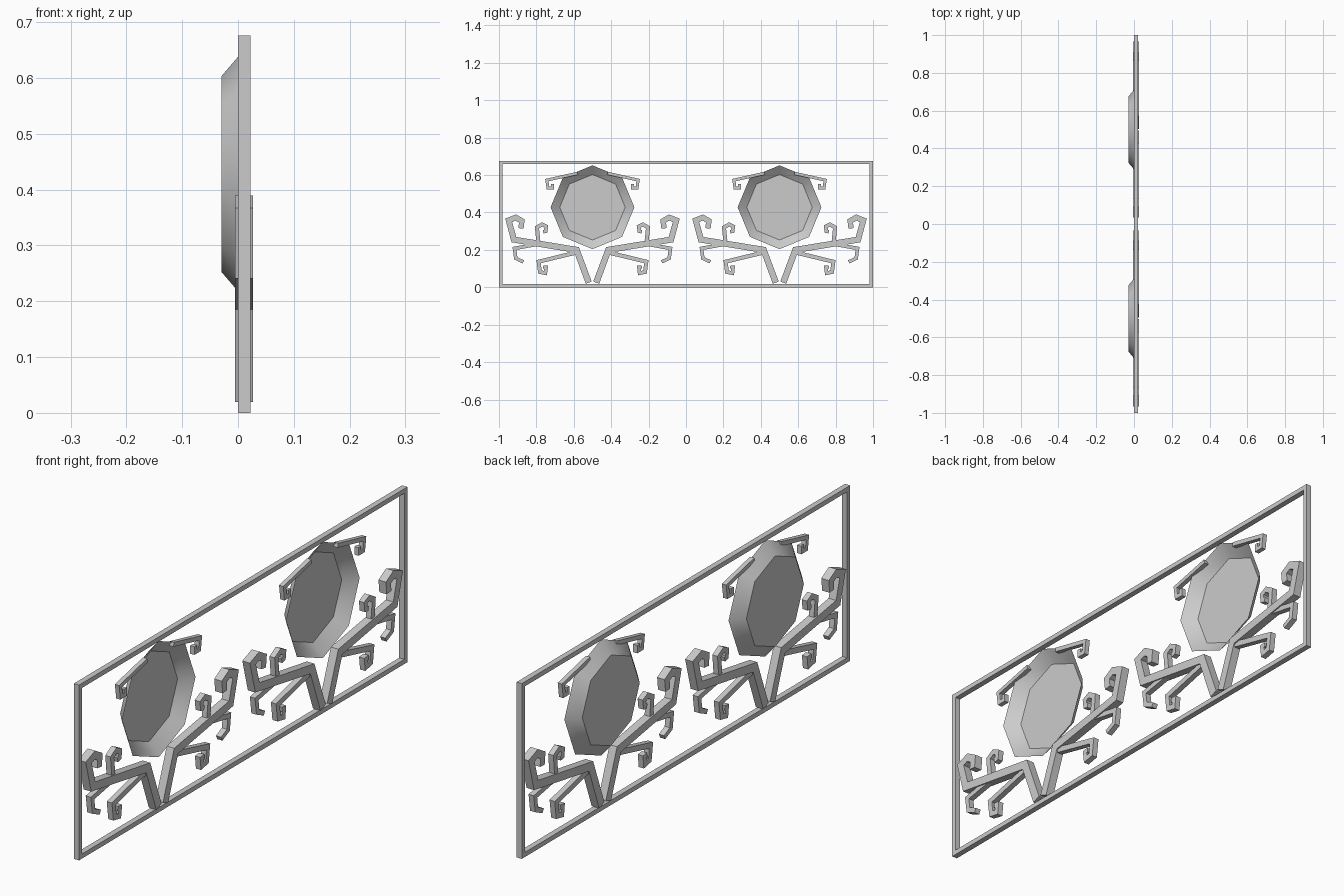
import bpy, bmesh, math
from mathutils import Vector

cube = bpy.data.objects.get("Cube")
if cube:
    bpy.data.objects.remove(cube, do_unlink=True)

grey = bpy.data.materials.new("plain grey")
grey.use_nodes = True
COLOUR = (0.6, 0.6, 0.6, 1)
grey.diffuse_color = COLOUR
grey.node_tree.nodes["Principled BSDF"].inputs["Base Color"].default_value = COLOUR


def make_object(name, bm):
    mesh = bpy.data.meshes.new(name)
    bm.to_mesh(mesh)
    bm.free()
    mesh.materials.append(grey)
    obj = bpy.data.objects.new(name, mesh)
    bpy.context.collection.objects.link(obj)
    return obj


def ribbon(name, path, w0, w1, x0, x1, side, centre):
    """Mitred, tapering strip along a (y, z) path, extruded through the panel."""
    pts = [Vector(p) for p in path]
    dirs = [(b - a).normalized() for a, b in zip(pts, pts[1:])]
    bm = bmesh.new()
    rings = []
    for i, p in enumerate(pts):
        d0, d1 = dirs[max(i - 1, 0)], dirs[min(i, len(dirs) - 1)]
        n0, n1 = Vector((-d0.y, d0.x)), Vector((-d1.y, d1.x))
        m = (n0 + n1).normalized()
        t = i / (len(pts) - 1)
        m *= (w0 + (w1 - w0) * t) / 2 / max(m.dot(n1), 0.5)
        a, b = p + m, p - m
        rings.append([bm.verts.new((x, side * q.x + centre, q.y))
                      for x, q in ((x0, a), (x0, b), (x1, b), (x1, a))])
    for r, s in zip(rings, rings[1:]):
        for k in range(4):
            j = (k + 1) % 4
            bm.faces.new((r[k], r[j], s[j], s[k]))
    bm.faces.new(rings[0])
    bm.faces.new(rings[-1][::-1])
    bmesh.ops.recalc_face_normals(bm, faces=bm.faces)
    return make_object(name, bm)


def dish(name, centre):
    """Open octagonal pan: flat floor and smooth sloping rim."""
    bm = bmesh.new()
    loops = []
    for x, r in ((0.012, 0.224), (-0.03, 0.175)):
        loops.append([bm.verts.new((x, centre + r * math.sin(k * math.pi / 4),
                                    0.428 + r * math.cos(k * math.pi / 4))) for k in range(8)])
    outer, inner = loops
    for k in range(8):
        j = (k + 1) % 8
        face = bm.faces.new((outer[k], inner[k], inner[j], outer[j]))
        face.smooth = True
    floor = bm.faces.new(inner)
    for edge in floor.edges:
        edge.smooth = False
    bmesh.ops.recalc_face_normals(bm, faces=bm.faces)
    return make_object(name, bm)


def frame():
    """Rectangular border."""
    bm = bmesh.new()
    H, W = 0.676, 0.018
    rect = lambda i: [(-1 + i, i), (1 - i, i), (1 - i, H - i), (-1 + i, H - i)]
    rings = [[bm.verts.new((x, y, z)) for y, z in rect(i)]
             for x, i in ((0, 0), (0.022, 0), (0.022, W), (0, W))]
    for a in range(4):
        for k in range(4):
            r, s, j = rings[a], rings[(a + 1) % 4], (k + 1) % 4
            bm.faces.new((r[k], r[j], s[j], s[k]))
    bmesh.ops.recalc_face_normals(bm, faces=bm.faces)
    return make_object("border_frame", bm)


# Scrollwork: name, start width, end width, depth range, path
SCROLLS = [
    ("main_branch", 0.034, 0.028, -0.005, 0.027,
     [(0.02, 0.025), (0.085, 0.2), (0.42, 0.255), (0.448, 0.358),
      (0.41, 0.373), (0.378, 0.355), (0.382, 0.315)]),
    ("upper_curl", 0.022, 0.018, 0.0, 0.022,
     [(0.29, 0.25), (0.297, 0.32), (0.27, 0.336), (0.247, 0.325), (0.25, 0.3), (0.264, 0.297)]),
    ("outer_curl", 0.02, 0.018, 0.0, 0.022,
     [(0.27, 0.235), (0.417, 0.208), (0.41, 0.155), (0.37, 0.136)]),
    ("lower_curl", 0.022, 0.018, 0.0, 0.022,
     [(0.09, 0.185), (0.288, 0.137), (0.281, 0.082), (0.252, 0.076), (0.248, 0.107), (0.264, 0.109)]),
    ("top_curl", 0.016, 0.016, 0.002, 0.02,
     [(0.08, 0.61), (0.244, 0.573), (0.238, 0.53), (0.214, 0.53), (0.214, 0.553)]),
]

frame()
for end, centre in (("front", -0.5), ("back", 0.5)):
    dish(end + "_dish", centre)
    for label, side in (("inner", 1), ("outer", -1)):
        for name, w0, w1, x0, x1, path in SCROLLS:
            ribbon(f"{end}_{label}_{name}", path, w0, w1, x0, x1, side, centre)
